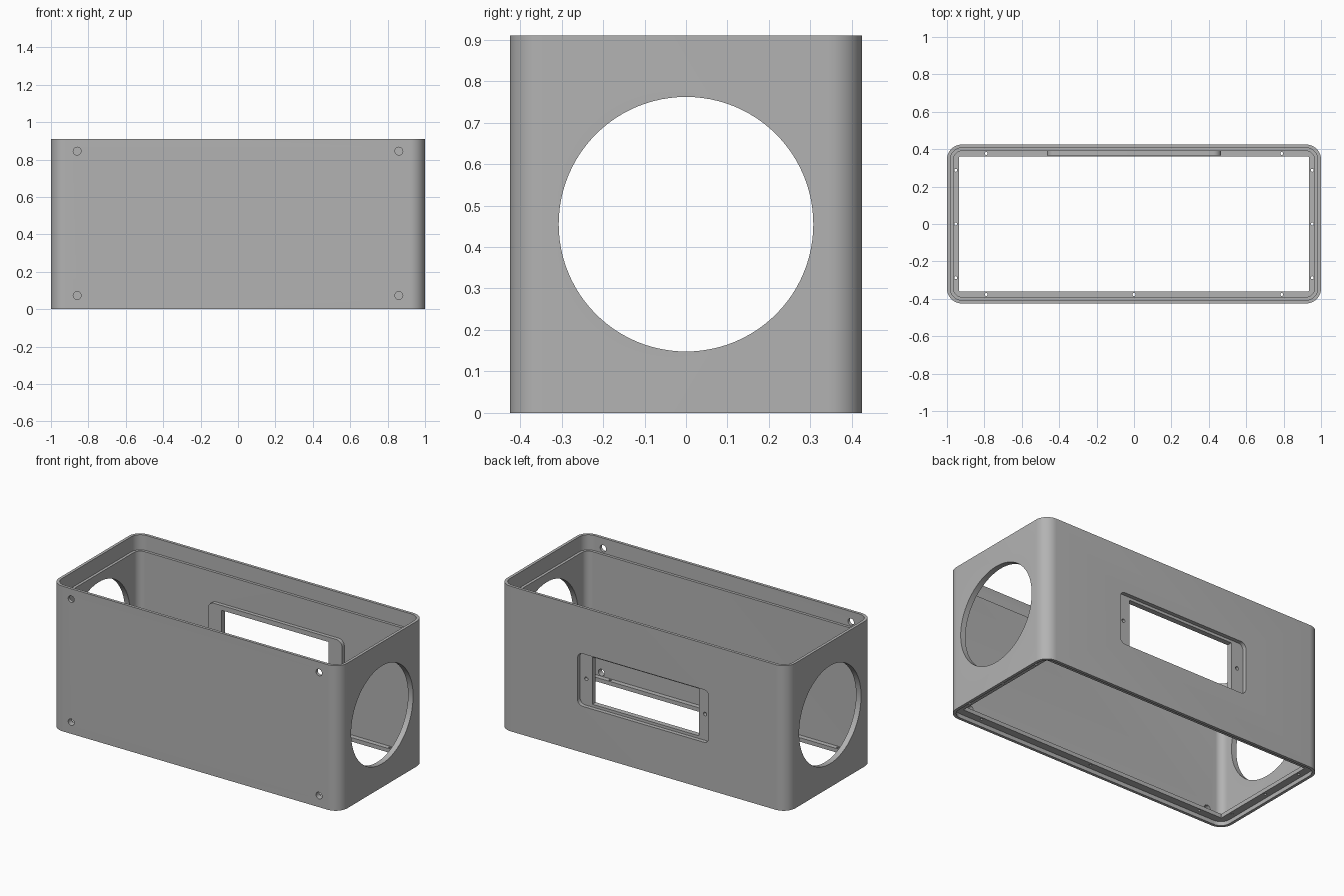
import bpy, bmesh, math
from mathutils import Matrix

cube = bpy.data.objects.get("Cube")
if cube:
    bpy.data.objects.remove(cube, do_unlink=True)

HX, HY, H, R = 1.0, 0.425, 0.91, 0.08
MID = H / 2

grey = bpy.data.materials.new("light grey plastic")
grey.use_nodes = True
colour = (0.45, 0.45, 0.45, 1)
grey.diffuse_color = colour
grey.node_tree.nodes["Principled BSDF"].inputs["Base Color"].default_value = colour


def rounded_rect(hx, hy, r, steps=10):
    """Counter-clockwise outline of a rounded rectangle."""
    pts = []
    for q, (sx, sy) in enumerate([(1, 1), (-1, 1), (-1, -1), (1, -1)]):
        for i in range(steps + 1):
            a = math.pi / 2 * (q + i / steps)
            pts.append((sx * (hx - r) + r * math.cos(a), sy * (hy - r) + r * math.sin(a)))
    return pts


def make_object(name, bm):
    bmesh.ops.recalc_face_normals(bm, faces=bm.faces)
    mesh = bpy.data.meshes.new(name)
    bm.to_mesh(mesh)
    bm.free()
    mesh.materials.append(grey)
    ob = bpy.data.objects.new(name, mesh)
    bpy.context.collection.objects.link(ob)
    return ob


def bridge(bm, a, b):
    n = len(a)
    for i in range(n):
        j = (i + 1) % n
        bm.faces.new((a[i], a[j], b[j], b[i]))


def slab(name, hx, hz, r, y0, y1):
    """Rounded plate standing in the back wall between two depths."""
    bm = bmesh.new()
    rings = [[bm.verts.new((x, y, MID + z)) for x, z in rounded_rect(hx, hz, r)] for y in (y0, y1)]
    bridge(bm, *rings)
    for ring in rings:
        bm.faces.new(ring)
    return make_object(name, bm)


def drill(name, centre, radius, depth, axis, sides=24):
    bm = bmesh.new()
    turn = {"X": Matrix.Rotation(math.pi / 2, 4, "Y"),
            "Y": Matrix.Rotation(math.pi / 2, 4, "X"), "Z": Matrix()}[axis]
    bmesh.ops.create_cone(bm, cap_ends=True, segments=sides, radius1=radius, radius2=radius,
                          depth=depth, matrix=Matrix.Translation(centre) @ turn)
    return make_object(name, bm)


def combine(target, tool, operation="DIFFERENCE"):
    tool.hide_render = True
    mod = target.modifiers.new("cut", "BOOLEAN")
    mod.operation, mod.object, mod.solver = operation, tool, "EXACT"
    bpy.context.view_layer.objects.active = target
    bpy.ops.object.modifier_apply(modifier=mod.name)
    bpy.data.objects.remove(tool, do_unlink=True)


# Case wall: section of (inset, height, corner radius) swept round the outline
RIM, WALL, LIP = 0.018, 0.035, 0.065
section = [(0, 0, R), (0, H, R), (RIM, H, R - RIM), (RIM, 0.815, R - RIM),
           (WALL, 0.815, R - WALL), (WALL, 0.05, R - WALL), (LIP, 0.05, 0.002),
           (LIP, 0.025, 0.002), (RIM, 0.025, R - RIM), (RIM, 0, R - RIM)]
bm = bmesh.new()
rings = [[bm.verts.new((x, y, z)) for x, y in rounded_rect(HX - d, HY - d, r)] for d, z, r in section]
for k, ring in enumerate(rings):
    bridge(bm, ring, rings[(k + 1) % len(rings)])
case = make_object("enclosure_case", bm)

# Window in the back wall: inner boss, outer recess, opening
combine(case, slab("window_boss", 0.465, 0.178, 0.04, 0.367, 0.41), "UNION")
combine(case, slab("window_recess", 0.455, 0.165, 0.035, 0.40, 0.5))
combine(case, slab("window_opening", 0.37, 0.148, 0.003, 0.3, 0.5))
for s in (-1, 1):
    combine(case, drill("window_screw", (s * 0.412, 0.39, MID), 0.011, 0.1, "Y"))

# Large round side openings
combine(case, drill("side_opening", (0, 0, MID), 0.307, 3, "X", 96))

# Screw holes in the front wall
for s in (-1, 1):
    for z in (0.073, 0.845):
        combine(case, drill("front_screw", (s * 0.86, -0.41, z), 0.021, 0.1, "Y"))

# Small holes through the bottom lip
lip_holes = [(x, s * 0.377) for s in (-1, 1) for x in (-0.79, 0, 0.79)]
lip_holes += [(s * 0.953, y) for s in (-1, 1) for y in (-0.287, 0, 0.287)]
for x, y in lip_holes:
    combine(case, drill("lip_hole", (x, y, 0.0375), 0.008, 0.06, "Z", 16))

bpy.ops.object.select_all(action="DESELECT")
case.select_set(True)
bpy.context.view_layer.objects.active = case
bpy.ops.object.shade_smooth_by_angle(angle=math.radians(30))
